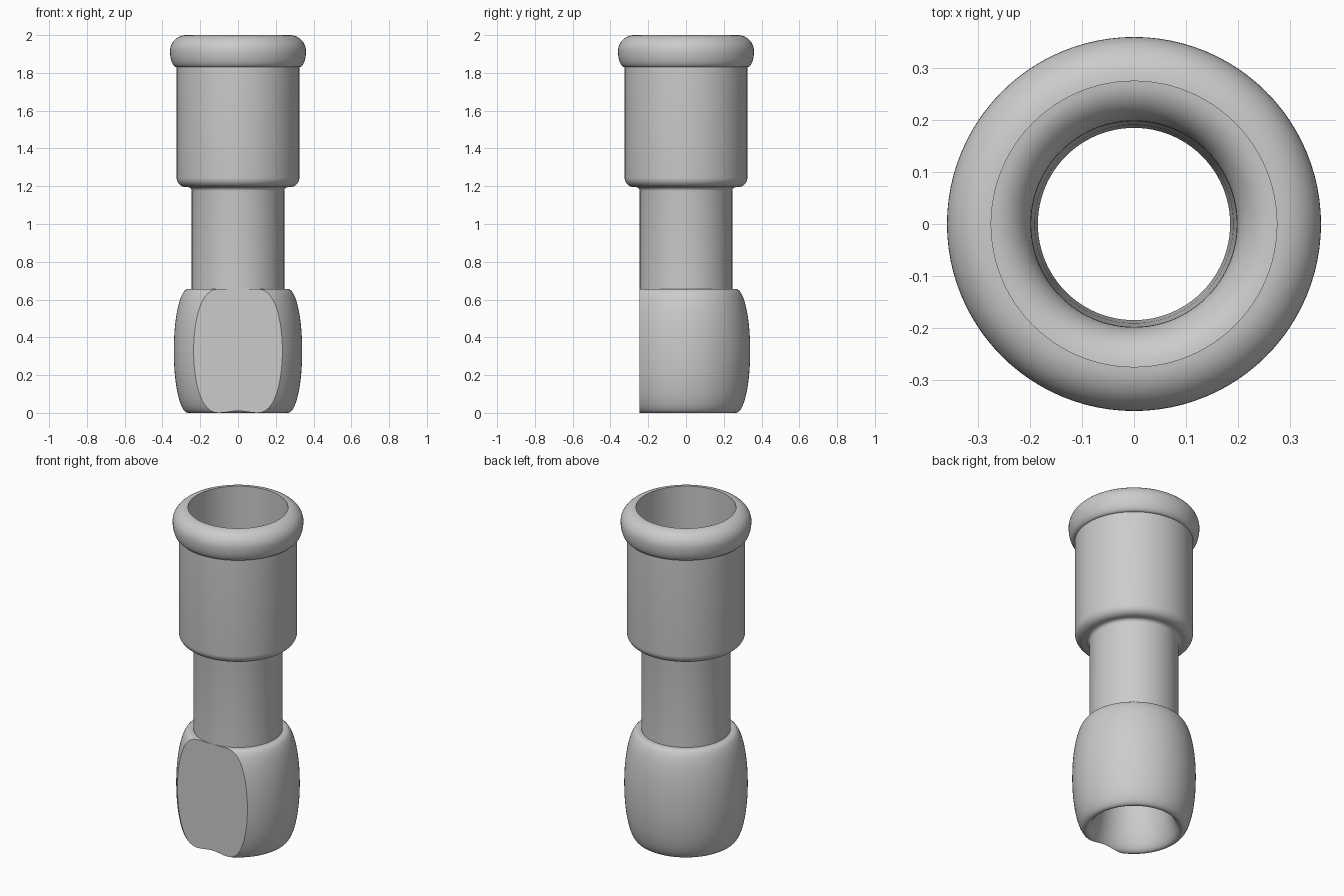
import bpy, bmesh
from math import sin, cos, pi
from mathutils import Matrix

cube = bpy.data.objects.get("Cube")
if cube:
    bpy.data.objects.remove(cube, do_unlink=True)

# Single plain grey material
grey = bpy.data.materials.new("plain grey")
grey.use_nodes = True
colour = (0.6, 0.6, 0.6, 1)
grey.diffuse_color = colour
grey.node_tree.nodes["Principled BSDF"].inputs["Base Color"].default_value = colour


def arc(cr, cz, a, b, start, end, n=10):
    """Points on an ellipse centred at radius cr, height cz, angles in quarter turns."""
    angles = [(start + (end - start) * i / n) * pi / 2 for i in range(n + 1)]
    return [(cr + a * cos(t), cz + b * sin(t)) for t in angles]


# Closed wall section: outside going up, then inside going down
barrel = arc(0.265, 0.328, 0.075, 0.328, -1, 1, 32)
neck = [(0.245, 0.656)]
shoulder = (arc(0.265, 1.175, 0.02, 0.02, 2, 1, 5)
            + arc(0.275, 1.245, 0.05, 0.05, -1, 0, 8))
rim = (arc(0.325, 1.915, 0.035, 0.085, -1, 0, 10)
       + arc(0.275, 1.915, 0.085, 0.085, 0, 1, 12)[1:])
socket = [(0.275, 1.25)] + arc(0.275, 1.15, 0.077, 0.09, 1, 2, 10)
bore = [(0.198, 0.656), (0.191, 0.5), (0.185, 0.33)]
flare = arc(0.265, 0.33, 0.08, 0.33, 2, 3, 16)[1:-1]
section = barrel + neck + shoulder + rim + socket + bore + flare

# Revolve the section around z
SIDES = 96
bm = bmesh.new()
rings = []
for k in range(SIDES):
    turn = Matrix.Rotation(2 * pi * k / SIDES, 3, 'Z')
    rings.append([bm.verts.new(turn @ Matrix.Translation((r, 0, z)).to_translation())
                  for r, z in section])
count = len(section)
for k in range(SIDES):
    here, there = rings[k], rings[(k + 1) % SIDES]
    for i in range(count):
        j = (i + 1) % count
        bm.faces.new((here[i], there[i], there[j], here[j]))

# Slice the front of the barrel flat and close the cut
low = [f for f in bm.faces if all(v.co.z < 0.66 for v in f.verts)]
geom = set(low)
for f in low:
    geom.update(f.verts)
    geom.update(f.edges)
bmesh.ops.bisect_plane(bm, geom=list(geom), dist=1e-6, plane_co=(0, -0.2455, 0),
                       plane_no=(0, -1, 0), clear_outer=True)
bmesh.ops.holes_fill(bm, edges=[e for e in bm.edges if e.is_boundary], sides=0)
bmesh.ops.recalc_face_normals(bm, faces=bm.faces)

mesh = bpy.data.meshes.new("hollow_sleeve")
bm.to_mesh(mesh)
bm.free()
mesh.materials.append(grey)
sleeve = bpy.data.objects.new("hollow_sleeve", mesh)
bpy.context.collection.objects.link(sleeve)

# Smooth curves, crisp steps
bpy.ops.object.select_all(action='DESELECT')
sleeve.select_set(True)
bpy.context.view_layer.objects.active = sleeve
bpy.ops.object.shade_smooth_by_angle(angle=pi / 6)
